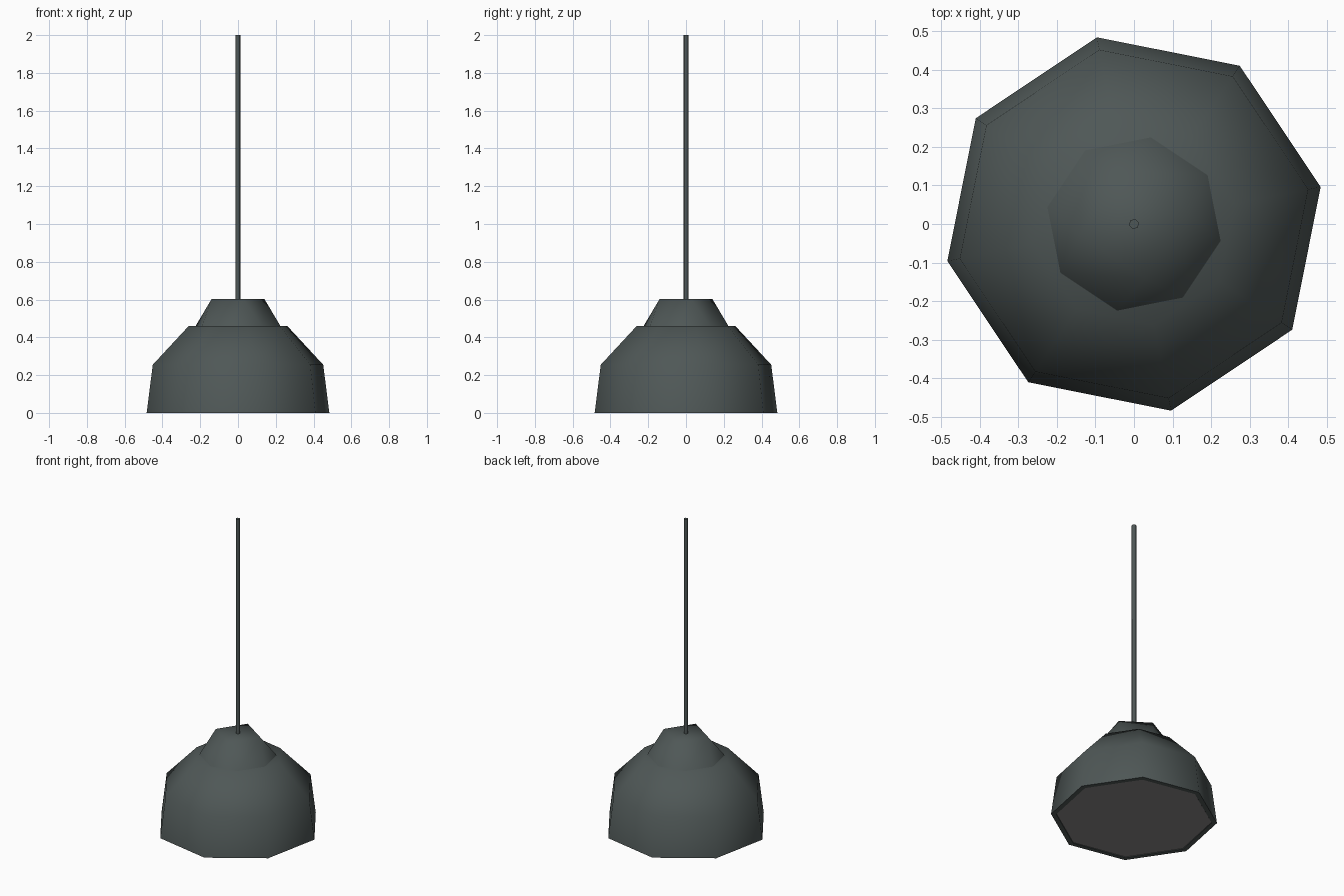
import bpy, bmesh, math

if "Cube" in bpy.data.objects:
    bpy.data.objects.remove(bpy.data.objects["Cube"])


def material(name, rgb):
    m = bpy.data.materials.new(name)
    m.diffuse_color = (*rgb, 1.0)
    m.use_nodes = True
    m.node_tree.nodes["Principled BSDF"].inputs["Base Color"].default_value = m.diffuse_color
    return m


DARK = material("dark_grey_green", (0.078, 0.096, 0.094))
GREY = material("diffuser_grey", (0.25, 0.235, 0.235))


def ring(bm, sides, radius, z, turn):
    return [bm.verts.new((radius * math.cos(math.radians(turn) + math.tau * i / sides),
                          radius * math.sin(math.radians(turn) + math.tau * i / sides), z))
            for i in range(sides)]


def bridge(bm, a, b):
    n = len(a)
    for i in range(n):
        j = (i + 1) % n
        bm.faces.new((a[i], a[j], b[j], b[i]))


def finish(bm, name, mat, angle):
    bmesh.ops.recalc_face_normals(bm, faces=bm.faces[:])
    for f in bm.faces:
        f.smooth = True
    for e in bm.edges:
        e.smooth = e.calc_face_angle(0.0) < math.radians(angle)
    me = bpy.data.meshes.new(name)
    bm.to_mesh(me)
    bm.free()
    me.materials.append(mat)
    ob = bpy.data.objects.new(name, me)
    bpy.context.collection.objects.link(ob)
    return ob


# Eight-sided shade with an inward rim and short inner lip
bm = bmesh.new()
profile = [(0.455, 0.012), (0.462, 0.0), (0.493, 0.0), (0.46, 0.255), (0.266, 0.46)]
rings = [ring(bm, 8, r, z, 11.25) for r, z in profile]
for a, b in zip(rings, rings[1:]):
    bridge(bm, a, b)
bm.faces.new(rings[-1])
bm.faces.new(rings[0][::-1])
finish(bm, "shade", DARK, 60)

# Flat light diffuser in the shade opening
bm = bmesh.new()
low = ring(bm, 8, 0.462, 0.003, 11.25)
high = ring(bm, 8, 0.462, 0.009, 11.25)
bridge(bm, low, high)
bm.faces.new(low[::-1])
bm.faces.new(high)
finish(bm, "diffuser", GREY, 30)

# Cap: eight-sided foot narrowing to a four-sided top
bm = bmesh.new()
foot = ring(bm, 8, 0.23, 0.458, -11.25)
top = ring(bm, 4, 0.143, 0.602, 11.25)
for i in range(4):
    a, b, c = foot[2 * i], foot[2 * i + 1], foot[(2 * i + 2) % 8]
    bm.faces.new((a, b, top[i]))
    bm.faces.new((b, c, top[(i + 1) % 4], top[i]))
bm.faces.new(top)
bm.faces.new(foot[::-1])
finish(bm, "cap", DARK, 60)

# Hanging cord
bm = bmesh.new()
low = ring(bm, 6, 0.0135, 0.59, 15)
high = ring(bm, 6, 0.0135, 2.0, 15)
bridge(bm, low, high)
bm.faces.new(low[::-1])
bm.faces.new(high)
finish(bm, "cord", DARK, 70)
